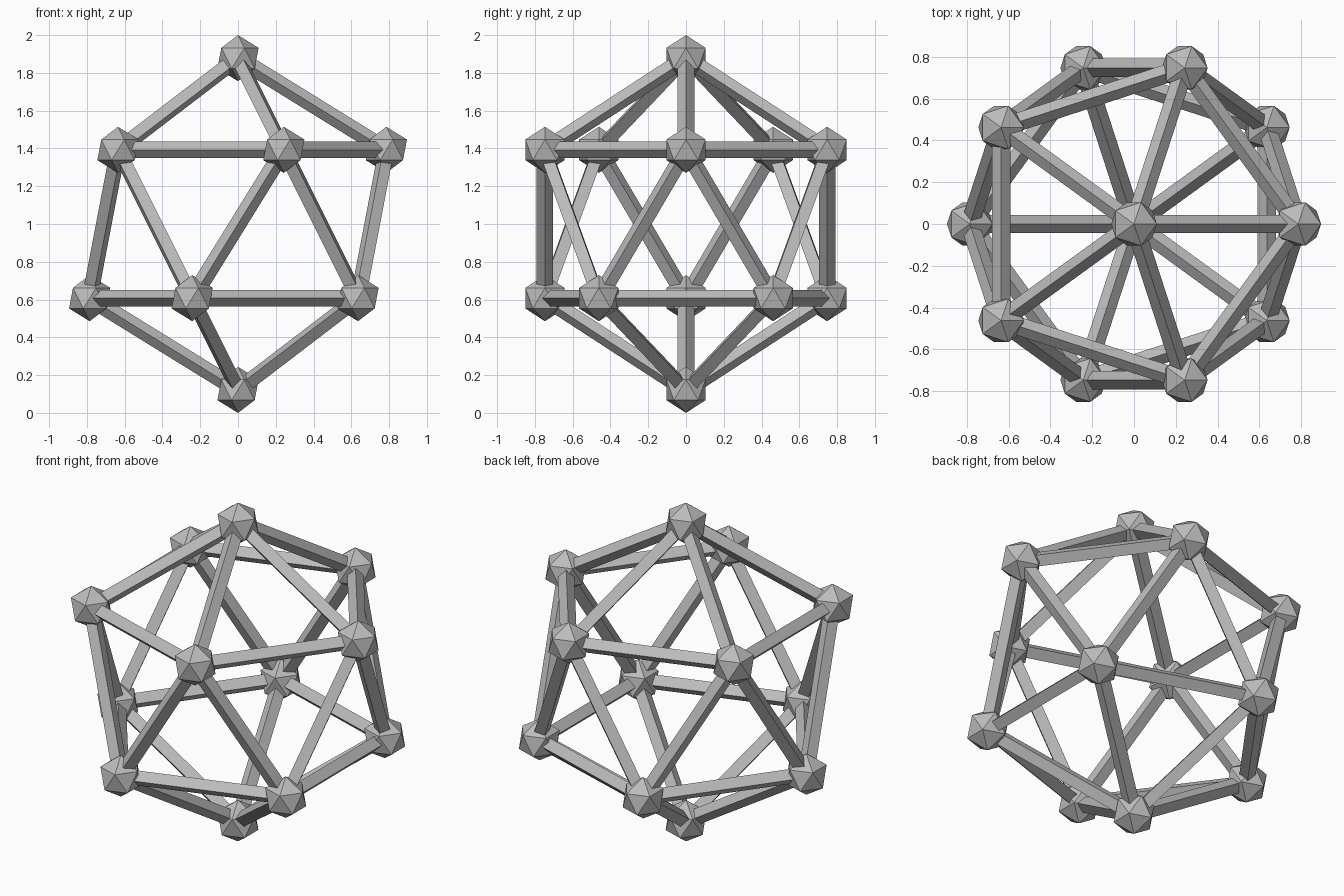
import bpy
import bmesh
from itertools import combinations
from mathutils import Matrix, Vector

FRAME_RADIUS = 0.878
NODE_RADIUS = 0.122
STRUT_RADIUS = 0.044
CENTRE = Vector((0, 0, 1))

default = bpy.data.objects.get("Cube")
if default:
    bpy.data.objects.remove(default)

# Single flat grey
grey = bpy.data.materials.new("grey")
grey.use_nodes = True
colour = (0.5, 0.5, 0.5, 1)
grey.diffuse_color = colour
grey.node_tree.nodes["Principled BSDF"].inputs["Base Color"].default_value = colour


def add_object(name, bm, matrix):
    mesh = bpy.data.meshes.new(name)
    bm.to_mesh(mesh)
    bm.free()
    mesh.materials.append(grey)
    obj = bpy.data.objects.new(name, mesh)
    obj.matrix_world = matrix
    bpy.context.collection.objects.link(obj)


def add_node(index, position):
    bm = bmesh.new()
    bmesh.ops.create_icosphere(bm, subdivisions=1, radius=NODE_RADIUS)
    add_object(f"corner_node_{index}", bm, Matrix.Translation(position))


def add_strut(index, start, end):
    axis = end - start
    bm = bmesh.new()
    # Square bar with one pair of edges in the vertical plane
    bmesh.ops.create_cone(bm, cap_ends=True, segments=4, radius1=STRUT_RADIUS,
                          radius2=STRUT_RADIUS, depth=axis.length)
    turn = axis.to_track_quat("Z", "Y").to_matrix().to_4x4()
    add_object(f"strut_{index}", bm, Matrix.Translation((start + end) / 2) @ turn)


# Frame corners and edges come from one large icosahedron
frame = bmesh.new()
bmesh.ops.create_icosphere(frame, subdivisions=1, radius=FRAME_RADIUS)
corners = [v.co + CENTRE for v in frame.verts]
frame.free()

for i, corner in enumerate(corners, 1):
    add_node(i, corner)

edges = [(a, b) for a, b in combinations(corners, 2)
         if (a - b).length < FRAME_RADIUS * 1.2]
for i, (a, b) in enumerate(edges, 1):
    add_strut(i, a, b)
